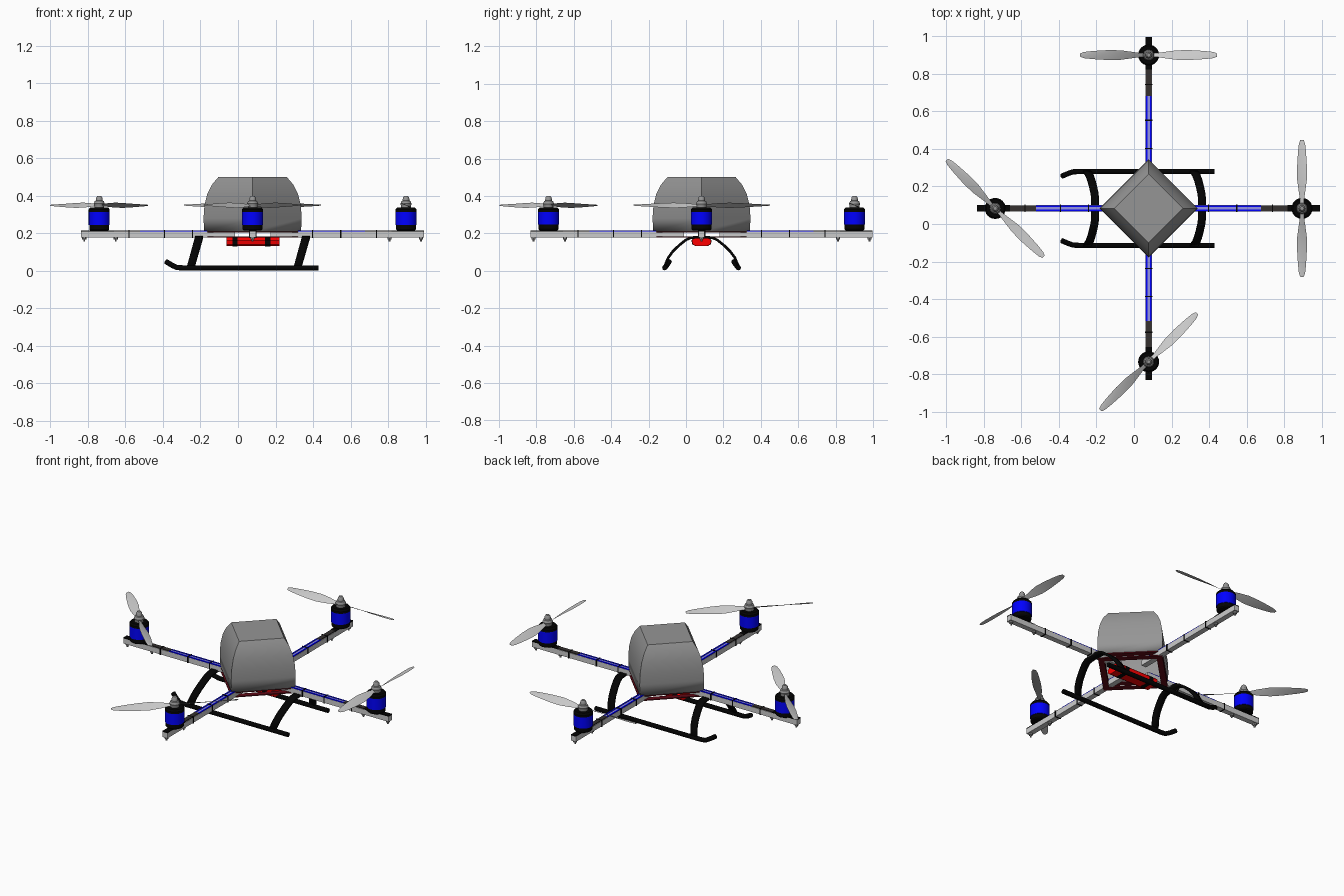
import bpy, bmesh
from math import radians, sin, cos, pi
from mathutils import Matrix, Vector

if "Cube" in bpy.data.objects:
    bpy.data.objects.remove(bpy.data.objects["Cube"])

CX, CY = 0.078, 0.083
BASE = Matrix.Translation((CX, CY, 0))
MOTOR_R = .818


def material(name, rgb):
    m = bpy.data.materials.new(name)
    m.diffuse_color = (*rgb, 1)
    m.use_nodes = True
    m.node_tree.nodes["Principled BSDF"].inputs["Base Color"].default_value = m.diffuse_color
    return m


BLACK = material("black", (0.001, 0.001, 0.001))
BLUE = material("blue", (0, 0, 1))
PALE_BLUE = material("pale_blue", (0.3, 0.3, 0.8))
RED = material("red", (1, 0, 0))
DARK_RED = material("dark_red", (0.12, 0.003, 0.008))
GREY = material("mid_grey", (0.3, 0.3, 0.3))
CHARCOAL = material("charcoal", (0.035, 0.03, 0.028))


def finish(name, bm, mat=None, matrix=BASE, smooth=None):
    bmesh.ops.recalc_face_normals(bm, faces=bm.faces)
    me = bpy.data.meshes.new(name)
    bm.to_mesh(me)
    bm.free()
    ob = bpy.data.objects.new(name, me)
    bpy.context.collection.objects.link(ob)
    ob.matrix_world = matrix
    if mat:
        me.materials.append(mat)
    if smooth:
        bpy.ops.object.select_all(action='DESELECT')
        ob.select_set(True)
        bpy.context.view_layer.objects.active = ob
        bpy.ops.object.shade_smooth_by_angle(angle=radians(smooth))
    return ob


def box(name, center, size, mat=None, matrix=BASE):
    bm = bmesh.new()
    bmesh.ops.create_cube(bm, size=1)
    bmesh.ops.scale(bm, vec=size, verts=bm.verts)
    bmesh.ops.translate(bm, vec=center, verts=bm.verts)
    return finish(name, bm, mat, matrix)


def loft(bm, rings, caps=(True, True)):
    vs = [[bm.verts.new(p) for p in r] for r in rings]
    n = len(vs[0])
    for a, b in zip(vs, vs[1:]):
        for i in range(n):
            bm.faces.new((a[i], a[(i + 1) % n], b[(i + 1) % n], b[i]))
    if caps[0]:
        bm.faces.new(vs[0][::-1])
    if caps[1]:
        bm.faces.new(vs[-1])


def lathe(name, profile, mat=None, matrix=BASE, x=0, sides=24, caps=(True, True), smooth=35):
    bm = bmesh.new()
    rings = [[(x + r * cos(2 * pi * i / sides), r * sin(2 * pi * i / sides), z)
              for i in range(sides)] for r, z in profile]
    loft(bm, rings, caps)
    return finish(name, bm, mat, matrix, smooth)


# Canopy: open four-sided shell, curving in towards the flat top
canopy = lathe("canopy", [(.258, .21), (.262, .28), (.257, .35), (.242, .41), (.217, .46), (.183, .5)],
               GREY, sides=4, caps=(False, True), smooth=30)
mod = canopy.modifiers.new("shell", 'SOLIDIFY')
mod.thickness, mod.offset = 0.005, -1

# Two diamond frame plates with open centres
for label, z in (("upper", .207), ("lower", .180)):
    bm = bmesh.new()
    rings = [[(r * cos(k * pi / 2), r * sin(k * pi / 2), h) for k in range(4)]
             for r, h in ((.258, z - .003), (.258, z + .003), (.21, z + .003), (.21, z - .003), (.258, z - .003))]
    loft(bm, rings, (False, False))
    bmesh.ops.remove_doubles(bm, verts=bm.verts, dist=1e-5)
    finish(label + "_frame_plate", bm, DARK_RED)


def propeller(name, matrix):
    # radius, chord, pitch in degrees
    stations = [(.0, .022, 35), (.04, .024, 35), (.09, .042, 34), (.15, .058, 29),
                (.22, .057, 23), (.30, .045, 17), (.345, .034, 13), (.365, .018, 10)]
    bm = bmesh.new()
    for turn in (0, pi):
        rot = Matrix.Rotation(turn, 3, 'Z')
        rings = []
        for r, c, pitch in stations:
            a = radians(pitch)
            ring = []
            for u, t in ((-.5, 0), (-.2, .0025), (.5, 0), (-.2, -.0015)):
                ring.append(rot @ Vector((r, u * c * cos(a) - t * sin(a), .35 - u * c * sin(a) + t * cos(a))))
            rings.append(ring)
        loft(bm, rings)
    finish(name, bm, None, matrix, 40)


# Arms with motors and propellers; propeller headings in degrees
for name, turn, heading in (("right", 0, 90), ("back", 90, 0), ("left", 180, 135), ("front", 270, 45)):
    M = BASE @ Matrix.Rotation(radians(turn), 4, 'Z')
    box(name + "_arm", (.505, 0, .195), (.82, .034, .032), None, M)
    box(name + "_arm_inlay", (.355, 0, .212), (.49, .014, .003), PALE_BLUE, M)
    for i, y in enumerate((-.0115, .0115)):
        box(f"{name}_arm_wire_{i}", (.355, y, .2135), (.49, .009, .005), BLUE, M)
    box(name + "_speed_controller", (.67, 0, .2135), (.14, .028, .006), CHARCOAL, M)
    box(name + "_motor_mount", (.8275, 0, .2135), (.175, .034, .006), BLACK, M)
    for i, r in enumerate((.32, .47, .66)):
        box(f"{name}_cable_tie_{i}", (r, 0, .197), (.006, .040, .041), BLACK, M)
    for i, r in enumerate((.73, .898)):
        lathe(f"{name}_bolt_{i}", [(.005, .157), (.005, .168), (.011, .168), (.011, .18)], GREY, M, r, 8)
    lathe(name + "_motor_base", [(.048, .216), (.053, .222), (.053, .248)], BLACK, M, MOTOR_R)
    lathe(name + "_motor_can", [(.056, .246), (.056, .315)], BLUE, M, MOTOR_R)
    lathe(name + "_motor_cap", [(.056, .315), (.056, .328), (.048, .338), (.02, .338)], BLACK, M, MOTOR_R)
    lathe(name + "_spinner", [(.026, .337), (.026, .347), (.03, .358), (.024, .372), (.018, .375),
                              (.017, .39), (.010, .40)], GREY, M, MOTOR_R, 16)
    pos = M @ Vector((MOTOR_R, 0, 0))
    propeller(name + "_propeller", Matrix.Translation(pos) @ Matrix.Rotation(radians(heading), 4, 'Z'))

# Battery with chamfered cross-section and two straps
section = [(-.034, .178), (-.052, .163), (-.048, .142), (-.03, .132),
           (.03, .132), (.048, .142), (.052, .163), (.034, .178)]
for name, x0, x1, grow, mat in (("battery", -.138, .142, 1, RED), ("battery_strap_left", -.108, -.08, 1.04, BLACK),
                                ("battery_strap_right", .067, .095, 1.04, BLACK)):
    bm = bmesh.new()
    loft(bm, [[(x, y * grow, .156 + (z - .156) * grow) for y, z in section] for x in (x0, x1)])
    finish(name, bm, mat)

# Landing legs: bent straps leaning along x
half = [(.03, .179), (.06, .176), (.085, .164), (.12, .136), (.153, .104), (.178, .07), (.198, .022)]
path = [(-y, z) for y, z in half[::-1]] + half
for name, xt in (("left", -.285), ("right", .285)):
    bm = bmesh.new()
    rows = []
    for y, z in path:
        x = xt - .045 * (.18 - z) / .16
        rows.append([bm.verts.new((x + s * .021, y, z)) for s in (-1, 1)])
    for a, b in zip(rows, rows[1:]):
        bm.faces.new((a[0], a[1], b[1], b[0]))
    leg = finish(name + "_landing_leg", bm, BLACK, BASE, 40)
    mod = leg.modifiers.new("thickness", 'SOLIDIFY')
    mod.thickness, mod.offset = .014, 0

# Skids: round tubes with one upturned end
for name, s in (("front", -1), ("back", 1)):
    cu = bpy.data.curves.new(name + "_skid", 'CURVE')
    cu.dimensions, cu.bevel_depth, cu.bevel_resolution, cu.use_fill_caps = '3D', .014, 2, True
    pts = [(.35, .197, .016), (-.375, .197, .016), (-.405, .195, .018), (-.43, .186, .03), (-.463, .172, .05)]
    sp = cu.splines.new('POLY')
    sp.points.add(len(pts) - 1)
    for p, (x, y, z) in zip(sp.points, pts):
        p.co = (x, s * y, z, 1)
    cu.materials.append(BLACK)
    ob = bpy.data.objects.new(name + "_skid", cu)
    ob.matrix_world = BASE
    bpy.context.collection.objects.link(ob)
